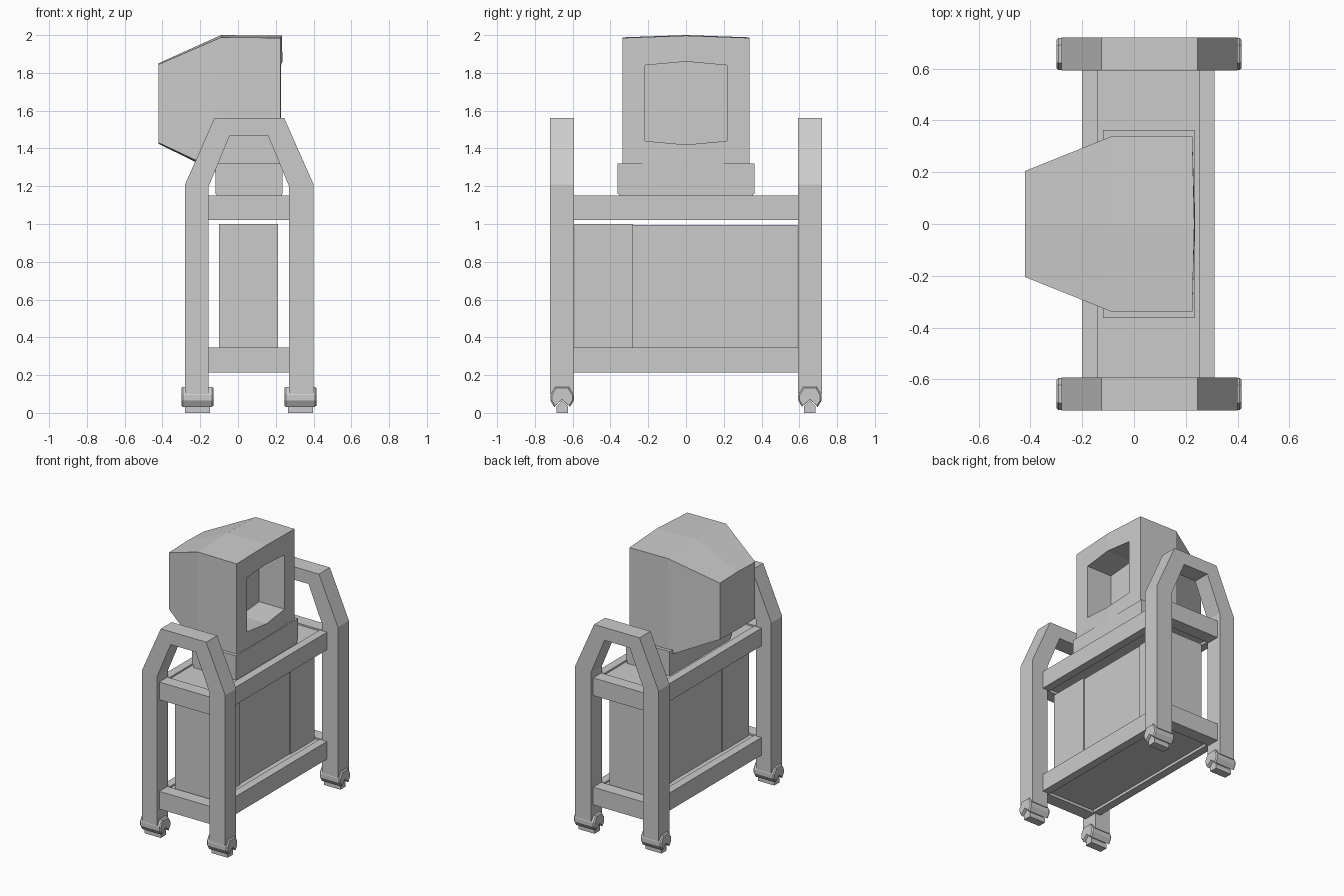
import bpy, bmesh

if "Cube" in bpy.data.objects:
    bpy.data.objects.remove(bpy.data.objects["Cube"])

def make(name, verts, faces):
    me = bpy.data.meshes.new(name)
    me.from_pydata(verts, [], faces)
    bm = bmesh.new()
    bm.from_mesh(me)
    bmesh.ops.recalc_face_normals(bm, faces=bm.faces)
    bm.to_mesh(me)
    bm.free()
    ob = bpy.data.objects.new(name, me)
    bpy.context.collection.objects.link(ob)
    return ob

def loft(name, rings):
    """Skin a list of equal-length point rings and cap both ends."""
    n = len(rings[0])
    faces = [[i * n + k, i * n + (k + 1) % n, (i + 1) * n + (k + 1) % n, (i + 1) * n + k]
             for i in range(len(rings) - 1) for k in range(n)]
    faces += [list(range(n)), [(len(rings) - 1) * n + k for k in range(n)]]
    return make(name, [p for r in rings for p in r], faces)

def box(name, x0, x1, y0, y1, z0, z1):
    return loft(name, [[(x0, y0, z), (x1, y0, z), (x1, y1, z), (x0, y1, z)] for z in (z0, z1)])

# Arched end frames: outer and inner outline in x/z, given thickness in y
outer = [(-0.28, 0.10), (-0.28, 1.21), (-0.125, 1.56), (0.245, 1.56), (0.40, 1.21), (0.40, 0.10)]
inner = [(-0.155, 0.10), (-0.155, 1.20), (-0.045, 1.465), (0.16, 1.465), (0.27, 1.20), (0.27, 0.10)]
for side, s in (("front", -1), ("back", 1)):
    ya, yb = s * 0.592, s * 0.72
    loft(side + "_arch_frame",
         [[(a[0], ya, a[1]), (b[0], ya, b[1]), (b[0], yb, b[1]), (a[0], yb, a[1])]
          for a, b in zip(outer, inner)])
    # Casters: notched fork housing with a small wheel block below
    yc = s * 0.656
    fork = [(-0.062, 0.095), (-0.035, 0.138), (0.035, 0.138), (0.062, 0.095),
            (0.062, 0.065), (0.042, 0.032), (0, 0.07), (-0.042, 0.032), (-0.062, 0.065)]
    wheel = [(-0.03, 0), (0.03, 0), (0.03, 0.036), (0, 0.066), (-0.03, 0.036)]
    for leg, xc in (("left", -0.215), ("right", 0.33)):
        loft(f"{side}_{leg}_caster",
             [[(xc + dx, yc + y * k, 0.085 + (z - 0.085) * k) for y, z in fork]
              for dx, k in ((-0.085, 0.88), (-0.077, 1), (0.077, 1), (0.085, 0.88))])
        loft(f"{side}_{leg}_wheel", [[(xc + dx, yc + y, z) for y, z in wheel] for dx in (-0.066, 0.066)])

# Shelves: long side rails, end rails between the legs, recessed board
for level, z in (("lower", 0.215), ("upper", 1.02)):
    box(level + "_shelf_left_rail", -0.20, -0.14, -0.595, 0.595, z, z + 0.13)
    box(level + "_shelf_right_rail", 0.25, 0.31, -0.595, 0.595, z, z + 0.13)
    for side, s in (("front", -1), ("back", 1)):
        y0, y1 = sorted((s * 0.60, s * 0.695))
        box(f"{level}_shelf_{side}_rail", -0.16, 0.275, y0, y1, z, z + 0.13)
    box(level + "_shelf_board", -0.145, 0.255, -0.605, 0.605, z + 0.02, z + 0.118)

# Storage cabinet in three sections
box("cabinet_front_section", -0.10, 0.212, -0.59, -0.28, 0.33, 1.0)
box("cabinet_middle_section", -0.095, 0.203, -0.28, 0.31, 0.33, 0.995)
box("cabinet_back_section", -0.10, 0.21, 0.31, 0.59, 0.33, 0.995)

# Monitor stand
box("monitor_stand_foot", -0.115, 0.232, -0.355, 0.355, 1.13, 1.165)
box("monitor_stand", -0.12, 0.236, -0.362, 0.362, 1.16, 1.32)

# Monitor shell: tapered back, slightly bowed front, deep open screen recess
def ring(x, hy, z0, z1, peak=0.0, bow=0.0):
    return [(x, -hy, z0), (x + bow, 0, z0 - peak), (x, hy, z0),
            (x, hy, z1), (x + bow, 0, z1 + peak), (x, -hy, z1)]

loft("monitor_shell", [
    ring(-0.42, 0.205, 1.43, 1.845, 0.006),
    ring(-0.09, 0.337, 1.275, 1.988, 0.012),
    ring(0.225, 0.337, 1.275, 1.985, 0.012, 0.008),
    ring(0.227, 0.218, 1.44, 1.84, 0.02, 0.008),
    ring(0.02, 0.218, 1.44, 1.84, 0.02)])
